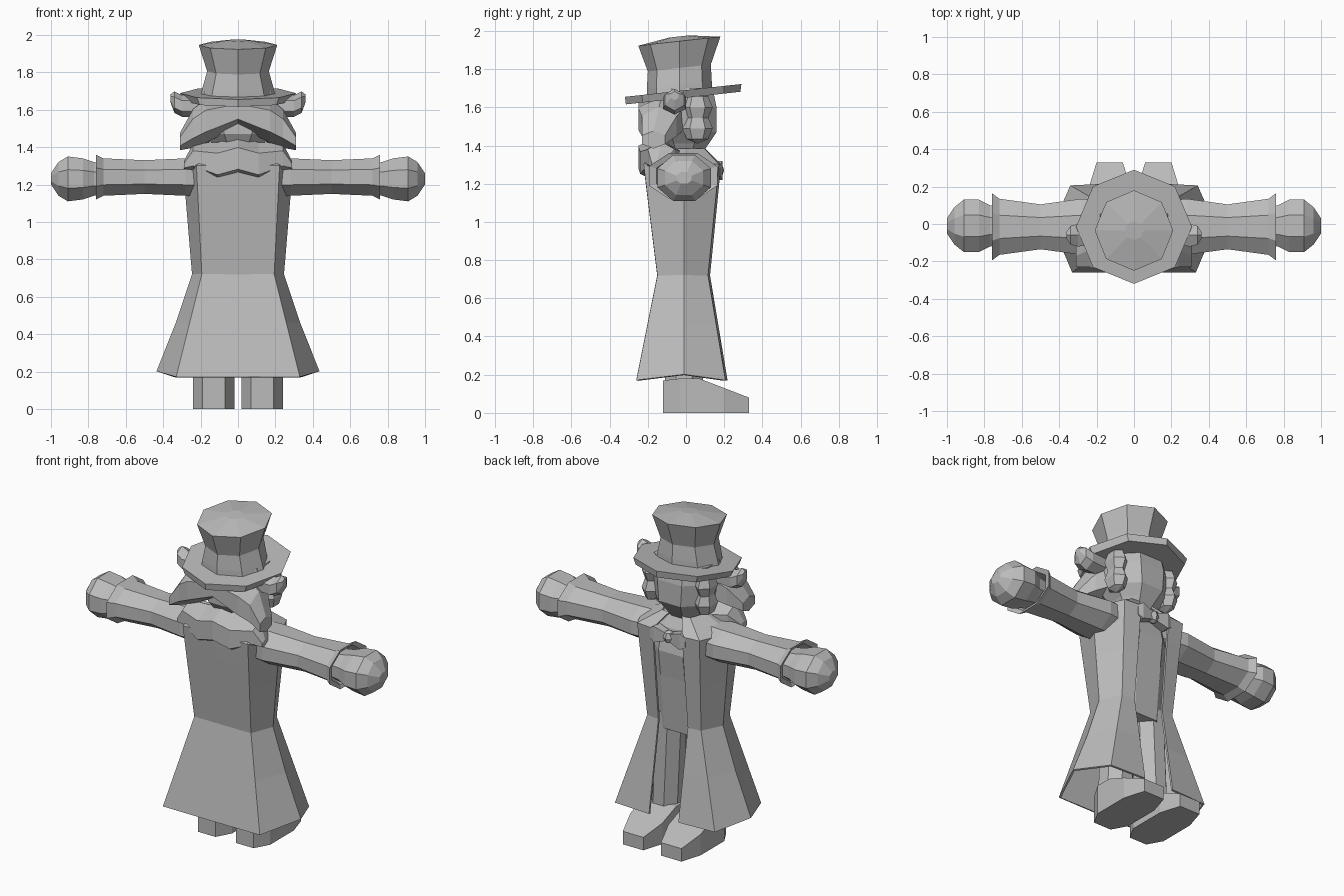
import bpy, bmesh, math

cube = bpy.data.objects.get("Cube")
if cube:
    bpy.data.objects.remove(cube, do_unlink=True)

# One plain colour for the whole figure
SHADE = (0.5, 0.5, 0.5, 1)
grey = bpy.data.materials.new("plain_grey")
grey.use_nodes = True
grey.diffuse_color = SHADE
grey.node_tree.nodes["Principled BSDF"].inputs["Base Color"].default_value = SHADE


def finish(name, bm, mirror=False, thickness=0):
    """Turn a bmesh into a flat-shaded object, optionally mirrored across x."""
    bmesh.ops.recalc_face_normals(bm, faces=bm.faces)
    mesh = bpy.data.meshes.new(name)
    bm.to_mesh(mesh)
    bm.free()
    mesh.materials.append(grey)
    obj = bpy.data.objects.new(name, mesh)
    bpy.context.collection.objects.link(obj)
    if mirror:
        obj.modifiers.new("Mirror", 'MIRROR').use_clip = True
    if thickness:
        solidify = obj.modifiers.new("Solidify", 'SOLIDIFY')
        solidify.thickness = thickness
        solidify.offset = 0


def skin(bm, rows, closed):
    """Bridge rows of points with quads and return the new rows of vertices."""
    rings = [[bm.verts.new(point) for point in row] for row in rows]
    for lower, upper in zip(rings, rings[1:]):
        count = len(lower)
        for i in range(count if closed else count - 1):
            j = (i + 1) % count
            bm.faces.new((lower[i], lower[j], upper[j], upper[i]))
    return rings


def loft(name, axis, centre, rings, sides=8, phase=0.5, tilt=0, mirror=False):
    """Join rings along an axis. Each ring is its position, its two half sizes
    and, if it is off the centre line, its two offsets."""
    corner = math.cos(math.pi / sides) if phase else 1
    rows = []
    for position, size_a, size_b, *offset in rings:
        shift_a, shift_b = offset or (0, 0)
        row = []
        for i in range(sides):
            angle = math.tau * (i + phase) / sides
            a = centre[0] + shift_a + size_a * math.cos(angle) / corner
            b = centre[1] + shift_b + size_b * math.sin(angle) / corner
            if axis == 'X':
                row.append((position, a, b))
            elif axis == 'Y':
                row.append((a, position, b))
            else:
                row.append((a, b, position + tilt * b))
        rows.append(row)
    bm = bmesh.new()
    skinned = skin(bm, rows, closed=True)
    bm.faces.new(skinned[0])
    bm.faces.new(skinned[-1])
    finish(name, bm, mirror)


def lump(name, centre, size, mirror=False):
    """Faceted rounded lump with the given half sizes."""
    bm = bmesh.new()
    bmesh.ops.create_uvsphere(bm, u_segments=6, v_segments=4, radius=1)
    bmesh.ops.scale(bm, vec=size, verts=bm.verts)
    bmesh.ops.translate(bm, vec=centre, verts=bm.verts)
    finish(name, bm, mirror)


def coat_row(height, waist=0.72):
    """Half a coat section, from the middle of the back to the front opening."""
    flare = max(0, waist - height)
    rise = max(0, height - waist)
    back_x = 0.19 + flare / 4 + rise / 20
    back_y = -0.145 - flare / 5 - rise / 8
    side_x = 0.24 + flare / 3 + rise / 12
    front_x = 0.18 + flare / 3.5 + rise / 20
    front_y = 0.11 + flare / 6 + rise / 10
    return [(0, back_y, height), (back_x, back_y, height), (side_x, -0.01, height),
            (front_x, front_y, height), (0.1, front_y + 0.01, height)]


# Long coat: tailored above the waist, flared below, gathered at the neck
coat = [coat_row(height) for height in (0.17, 0.46, 0.72, 1, 1.15, 1.3)]
hem = coat[0]
hem[2] = (0.43, -0.01, 0.2)
collar = [(x * 0.45, y * 0.55, 1.38) for x, y, z in coat[-1]]
coat_mesh = bmesh.new()
skin(coat_mesh, coat + [collar], closed=False)
finish("coat", coat_mesh, mirror=True, thickness=0.012)

# Waistcoat, legs and shoes
loft("waistcoat", 'Z', (0, -0.02),
     [(0.66, 0.19, 0.12), (1, 0.2, 0.15), (1.16, 0.2, 0.17), (1.3, 0.19, 0.14), (1.4, 0.08, 0.08)])
loft("legs", 'Z', (0.1, -0.01),
     [(0.1, 0.09, 0.1, 0.03, 0), (0.75, 0.09, 0.1, 0, 0)], mirror=True)
shoe_outline = [(-0.12, 0.06, 0.17), (-0.03, 0.11, 0.18), (0.07, 0.11, 0.18),
                (0.2, 0.11, 0.13), (0.33, 0.07, 0.08)]
loft("shoes", 'Y', (0.13, 0),
     [(y, width, height / 2, 0, height / 2) for y, width, height in shoe_outline],
     sides=4, mirror=True)

# Sleeves with flared hollow cuffs, and rounded hands
arm_line = (-0.015, 1.24)
loft("sleeves", 'X', arm_line,
     [(0.1, 0.13, 0.1), (0.28, 0.15, 0.1), (0.5, 0.12, 0.09), (0.72, 0.15, 0.1),
      (0.76, 0.18, 0.12), (0.75, 0.14, 0.1), (0.7, 0.1, 0.08)], mirror=True)
loft("hands", 'X', (-0.01, 1.23),
     [(0.7, 0.1, 0.08), (0.77, 0.11, 0.09), (0.83, 0.14, 0.11), (0.91, 0.14, 0.12),
      (0.96, 0.1, 0.09), (1, 0.04, 0.03)], mirror=True)

# Head
loft("head", 'Z', (0, -0.01),
     [(1.34, 0.09, 0.08), (1.41, 0.13, 0.13), (1.47, 0.18, 0.17), (1.6, 0.2, 0.17), (1.7, 0.18, 0.15)])

# Hair: arched upper layer over a lower layer at the back, with tufts at the sides
hair_line = (-0.13, 1.4)
loft("upper_hair", 'X', hair_line,
     [(0, 0.12, 0.07, 0, 0.19), (0.17, 0.12, 0.1, 0, 0.14),
      (0.24, 0.09, 0.09, -0.01, 0.1), (0.31, 0.06, 0.04, -0.04, 0.03)], sides=6, mirror=True)
loft("lower_hair", 'X', hair_line,
     [(0, 0.12, 0.1, 0, -0.06), (0.11, 0.11, 0.1, 0, -0.09),
      (0.24, 0.07, 0.07, 0, -0.06), (0.29, 0.03, 0.02, -0.02, -0.1)], sides=6, mirror=True)
for name, height in (("upper_sideburns", 1.6), ("lower_sideburns", 1.49)):
    lump(name, (0.18, 0.06, height), (0.06, 0.08, 0.08), mirror=True)

# Ears sticking out below the hat
loft("ears", 'X', (-0.06, 1.62),
     [(0.18, 0.05, 0.05), (0.3, 0.06, 0.05), (0.34, 0.05, 0.05, 0, 0.02), (0.36, 0.02, 0.02, 0, 0.04)],
     sides=6, mirror=True)

# Bow tie
loft("bow_wings", 'X', (0.16, 1.27),
     [(0, 0.02, 0.02), (0.09, 0.03, 0.05), (0.12, 0.02, 0.03)], sides=4, mirror=True)
lump("bow_knot", (0, 0.165, 1.27), (0.035, 0.035, 0.04))

# Top hat, tipped back
TILT = 0.11
loft("hat_brim", 'Z', (0, -0.015), [(1.65, 0.29, 0.3), (1.69, 0.31, 0.305)], phase=0, tilt=TILT)
loft("hat_crown", 'Z', (0, -0.035),
     [(1.68, 0.2, 0.17), (1.72, 0.19, 0.17), (1.81, 0.165, 0.165), (1.95, 0.21, 0.215), (1.975, 0.05, 0.05)],
     phase=0, tilt=TILT)
